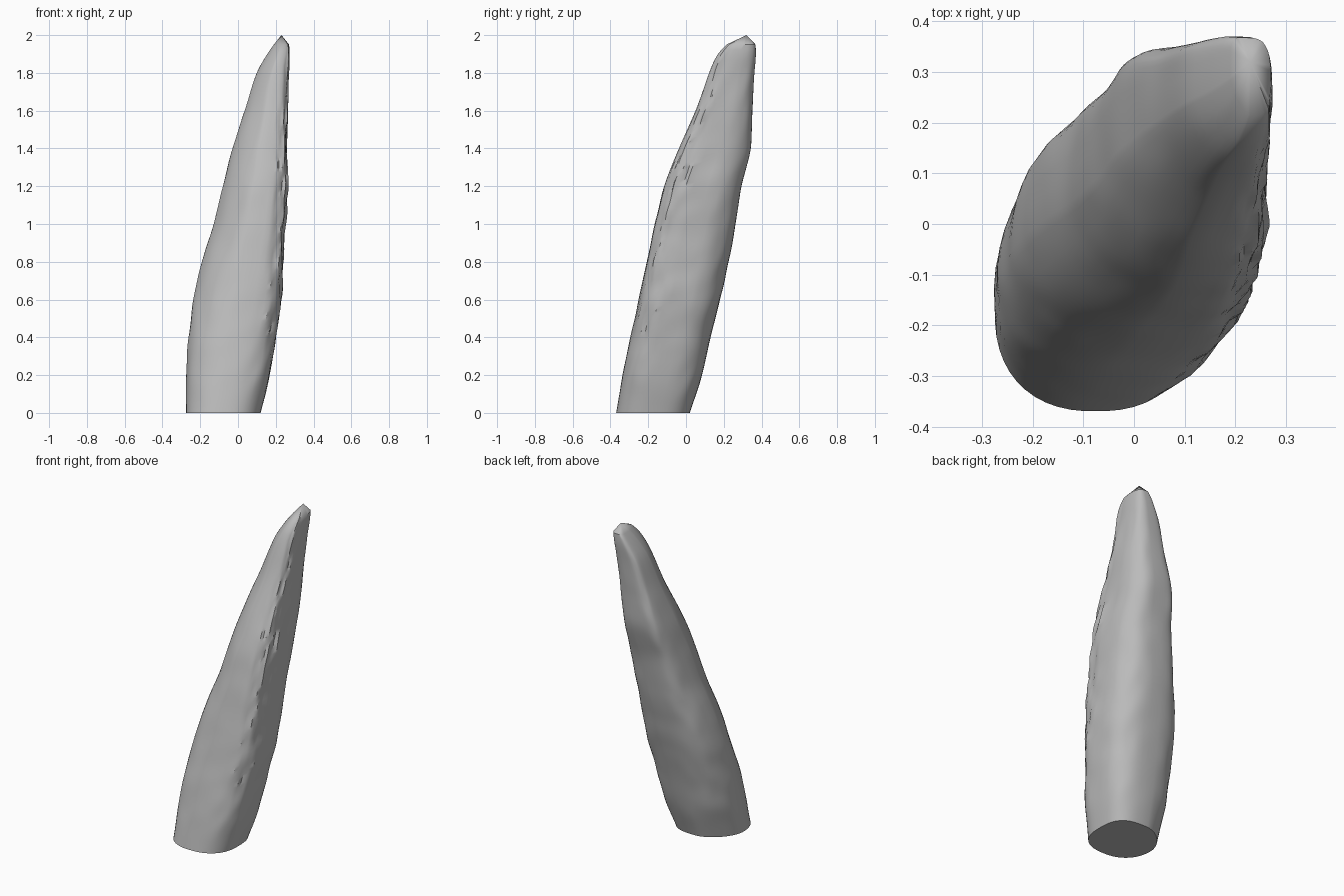
import bpy, bmesh, math
from mathutils import Vector, noise

if "Cube" in bpy.data.objects:
    bpy.data.objects.remove(bpy.data.objects["Cube"])

# Outline of the leaning spike: height, x range, y range
PROFILE = [
    (0.0, -0.275, 0.12, -0.37, 0.02),
    (0.2, -0.275, 0.17, -0.335, 0.085),
    (0.4, -0.262, 0.20, -0.295, 0.13),
    (0.6, -0.235, 0.232, -0.25, 0.18),
    (0.8, -0.19, 0.24, -0.21, 0.225),
    (1.0, -0.128, 0.25, -0.165, 0.262),
    (1.2, -0.08, 0.262, -0.115, 0.295),
    (1.4, -0.03, 0.26, -0.038, 0.343),
    (1.6, 0.035, 0.264, 0.052, 0.35),
    (1.8, 0.10, 0.268, 0.122, 0.363),
    (1.9, 0.155, 0.273, 0.17, 0.37),
    (1.95, 0.19, 0.27, 0.215, 0.368),
]
SIDES, RINGS = 48, 72
TOP = PROFILE[-1][0]

# Corner exponents at the base, middle and top; higher is squarer
CORNERS = {
    (True, True): (3.1, 2.5, 2.6),      # back left
    (True, False): (2.4, 3.8, 3.8),     # front left ridge
    (False, True): (1.7, 3.3, 5.5),     # back right
    (False, False): (2.3, 1.6, 1.45),   # front right
}


def section(z):
    """Smoothly interpolated x and y range at a height."""
    k = next((i for i in range(len(PROFILE) - 1) if z <= PROFILE[i + 1][0]),
             len(PROFILE) - 2)
    a, b = PROFILE[k], PROFILE[k + 1]
    before, after = PROFILE[max(k - 1, 0)], PROFILE[min(k + 2, len(PROFILE) - 1)]
    span = b[0] - a[0]
    t = (z - a[0]) / span
    values = []
    for i in range(1, 5):
        m0 = (b[i] - before[i]) / (b[0] - before[0]) * span
        m1 = (after[i] - a[i]) / (after[0] - a[0]) * span
        d = b[i] - a[i]
        values.append(a[i] + t * (m0 + t * (3 * d - 2 * m0 - m1 + t * (m0 + m1 - 2 * d))))
    return values


def roundness(c, s, z):
    base, middle, top = CORNERS[(c > 0, s > 0)]
    if z < 0.9:
        return base + (middle - base) * z / 0.9
    return middle + (top - middle) * min(1, (z - 0.9) / 0.6)


def surface_point(angle, z):
    x0, x1, y0, y1 = section(z)
    c, s = math.cos(angle), math.sin(angle)
    power = 2 / roundness(c, s, z)
    dx = math.copysign(abs(c) ** power, c)
    dy = math.copysign(abs(s) ** power, s)
    # Broad lumps, plus chipped flakes along the ridge
    lump = noise.noise(Vector((c * 2.5, s * 2.5, z * 7)))
    flake = noise.noise(Vector((c * 9, s * 9, z * 8)))
    ridge = max(0, math.cos(angle + 0.5)) ** 6 * min(z, 1)
    fade = min(1, z * 5)
    scale = 1 + fade * (0.022 * lump + 0.1 * ridge * flake)
    return ((x0 + x1) / 2 + dx * (x1 - x0) / 2 * scale,
            (y0 + y1) / 2 + dy * (y1 - y0) / 2 * scale, z)


# Loft the rings, then close the base and the pointed tip
bm = bmesh.new()
rings = [[bm.verts.new(surface_point(math.tau * (i + 0.5) / SIDES, TOP * r / RINGS))
          for i in range(SIDES)] for r in range(RINGS + 1)]
for low, high in zip(rings, rings[1:]):
    for i in range(SIDES):
        j = (i + 1) % SIDES
        bm.faces.new((low[i], low[j], high[j], high[i]))
bm.faces.new(rings[0][::-1])
tip = bm.verts.new((0.23, 0.32, 2.0))
for i in range(SIDES):
    bm.faces.new((rings[-1][i], rings[-1][(i + 1) % SIDES], tip))
bmesh.ops.recalc_face_normals(bm, faces=bm.faces[:])

mesh = bpy.data.meshes.new("stone_spike")
bm.to_mesh(mesh)
bm.free()
spike = bpy.data.objects.new("stone_spike", mesh)
bpy.context.collection.objects.link(spike)

# Plain stone colour
stone = bpy.data.materials.new("grey_stone")
stone.use_nodes = True
colour = (0.5, 0.5, 0.5, 1)
stone.diffuse_color = colour
stone.node_tree.nodes["Principled BSDF"].inputs["Base Color"].default_value = colour
mesh.materials.append(stone)

bpy.context.view_layer.objects.active = spike
spike.select_set(True)
bpy.ops.object.shade_smooth_by_angle(angle=math.radians(35))
